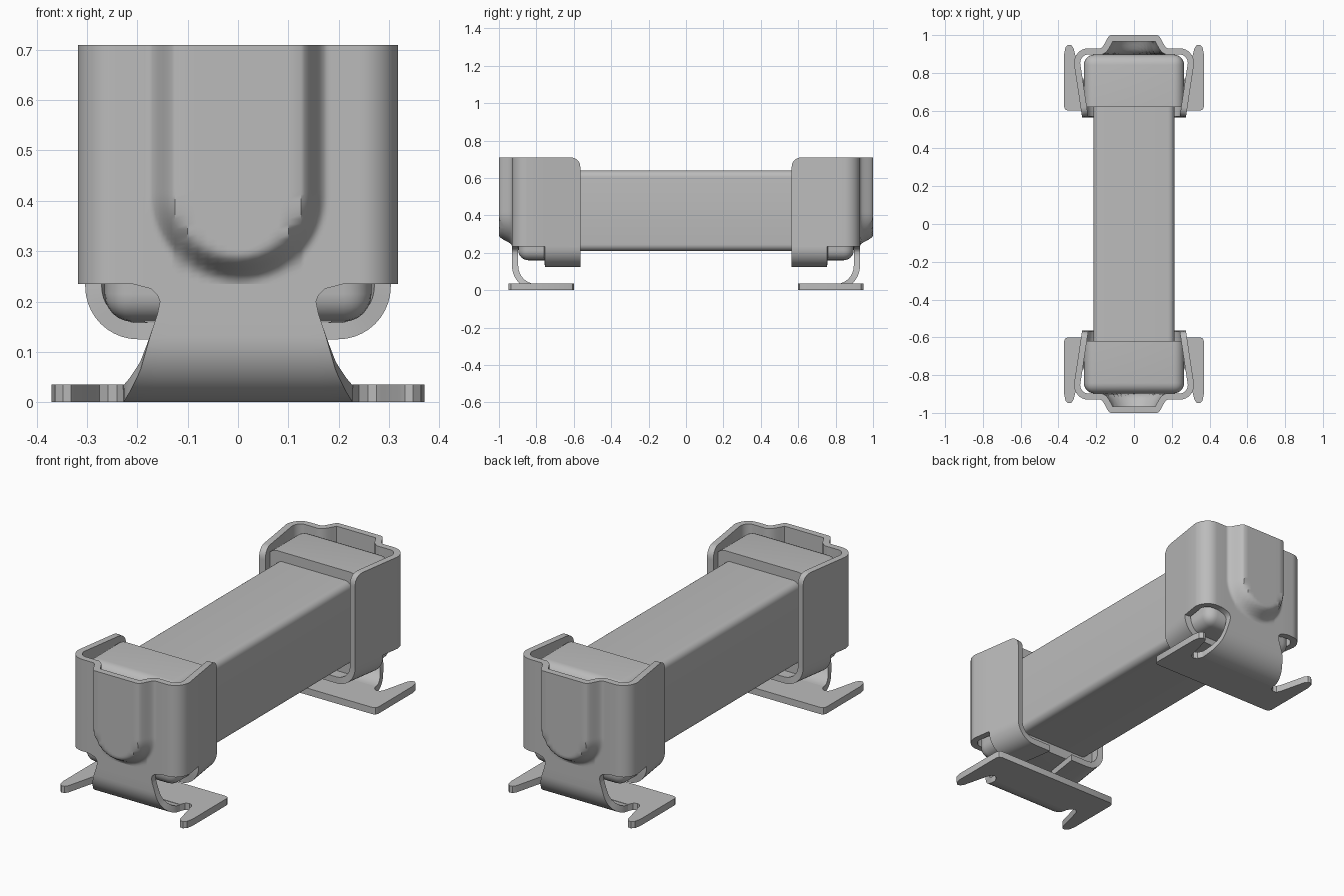
import bpy, bmesh
from math import sin, cos, pi, hypot, radians, sqrt

old = bpy.data.objects.get("Cube")
if old:
    bpy.data.objects.remove(old, do_unlink=True)

# One plain grey for everything
grey = bpy.data.materials.new("plain_grey")
grey.use_nodes = True
COLOUR = (0.5, 0.5, 0.5, 1)
grey.diffuse_color = COLOUR
grey.node_tree.nodes["Principled BSDF"].inputs["Base Color"].default_value = COLOUR

T = 0.033          # sheet thickness
TOP = 0.71         # top of the clip
SPLIT = 0.235      # where the wall ends and neck and tabs begin


def finish(name, bm, thickness=0, mirror=False):
    """Turn a bmesh into a finished, smooth-shaded object."""
    mesh = bpy.data.meshes.new(name)
    bm.to_mesh(mesh)
    bm.free()
    mesh.materials.append(grey)
    obj = bpy.data.objects.new(name, mesh)
    bpy.context.collection.objects.link(obj)
    if thickness:
        solid = obj.modifiers.new("thickness", 'SOLIDIFY')
        solid.thickness = thickness
        solid.offset = -1
        solid.use_even_offset = True
    if mirror:
        obj.modifiers.new("mirror", 'MIRROR').use_clip = False
    bpy.ops.object.select_all(action='DESELECT')
    obj.select_set(True)
    bpy.context.view_layer.objects.active = obj
    bpy.ops.object.convert(target='MESH')
    bpy.ops.object.shade_smooth_by_angle(angle=radians(35))
    return obj


def sheet(name, rows, mirror=False):
    """Sheet metal from a grid of points on its outer face."""
    bm = bmesh.new()
    grid = [[bm.verts.new(p) for p in row] for row in rows]
    for a, b in zip(grid, grid[1:]):
        for j in range(len(a) - 1):
            bm.faces.new((a[j], b[j], b[j + 1], a[j + 1]))
    return finish(name, bm, T, mirror)


def block(name, lo, hi, bevel, rounded):
    """Box whose edges are rounded where the rule says so."""
    bm = bmesh.new()
    bmesh.ops.create_cube(bm, size=1)
    for v in bm.verts:
        for k in range(3):
            v.co[k] = hi[k] if v.co[k] > 0 else lo[k]
    edges = [e for e in bm.edges if rounded(e)]
    bmesh.ops.bevel(bm, geom=edges, offset=bevel, segments=6,
                    profile=0.5, affect='EDGES')
    return finish(name, bm)


def lerp_table(table, z):
    for (z0, a), (z1, b) in zip(table, table[1:]):
        if z <= z1:
            return a + (b - a) * (z - z0) / (z1 - z0)
    return table[-1][1]


def along_y(e):
    return abs(e.verts[0].co.y - e.verts[1].co.y) > 0.1


def wall_x(y):
    return 0.275 + (y - 0.565) * 0.15


parts = []

# Body and end cap
block("fuse_body", (-0.215, -0.64, 0.21), (0.215, 0.64, 0.64), 0.035, along_y)
parts.append(block("end_cap", (-0.265, 0.62, 0.16), (0.265, 0.897, 0.69), 0.055,
                   lambda e: along_y(e) or e.verts[0].co.y > 0.8))

# Clip wall: plan path of one half, then mirrored
half = [(wall_x(0.565 + d), 0.565 + d)
        for d in (0, 0.003, 0.01, 0.02, 0.035, 0.05, 0.19)]
half += [(0.243 + 0.075 * cos(a * pi / 20), 0.85 + 0.08 * sin(a * pi / 20))
         for a in range(11)]
half += [(0.185 - 0.0075 * i, 0.93) for i in range(9)]
half += [(x, 0.93) for x in (0.1, 0.08, 0.06, 0.04, 0.02)]
path = half + [(0, 0.93)] + [(-x, y) for x, y in reversed(half)]


def wall_point(x, y, v):
    # round the upper free corner
    d = max(0, 0.615 - y)
    top = TOP - 0.05 + sqrt(max(0, 0.05 ** 2 - d * d))
    z = SPLIT + (top - SPLIT) * v
    # raised pocket with a round lower end
    if y > 0.9299:
        s = (0.178 - hypot(x, max(0, 0.415 - z))) / 0.055
        s = min(1, max(0, s))
        y += 0.07 * s * s * (3 - 2 * s)
    return x, y, z


parts.append(sheet("clip_wall", [[wall_point(x, y, j / 48) for j in range(49)]
                                 for x, y in path]))

# Curled tabs holding the cap from below
curl = [(0.305, SPLIT)]
curl += [(0.2 + 0.105 * cos(a * pi / 20), 0.23 - 0.105 * sin(a * pi / 20))
         for a in range(11)] + [(0.1, 0.125)]
parts.append(sheet("clip_tab", [[(x + wall_x(y) - 0.305, y, z)
                                 for y in (0.565, 0.66, 0.755)]
                                for x, z in curl], mirror=True))

# Neck bending from the wall down to the foot
widths = [(0, 0.228), (0.02, 0.215), (0.06, 0.195), (0.13, 0.175), (0.175, 0.16),
          (0.2, 0.155), (0.213, 0.16), (0.225, 0.172), (SPLIT, 0.21)]
bend = [(0.8 + 0.13 * sin(a * pi / 24), 0.13 - 0.13 * cos(a * pi / 24))
        for a in range(13)]
bend += [(0.93, z) for z, w in widths if z > 0.14]
parts.append(sheet("clip_neck", [[(lerp_table(widths, z) * i / 5, y, z)
                                  for y, z in bend]
                                 for i in range(5, -6, -1)]))

# Flat foot with two prongs
outline = [(0.35, 0.6), (0.364, 0.606), (0.37, 0.62), (0.37, 0.9), (0.363, 0.935),
           (0.348, 0.949), (0.332, 0.947), (0.32, 0.93), (0.285, 0.79),
           (0.275, 0.772), (0.258, 0.765), (0.24, 0.775), (0.228, 0.8)]
bm = bmesh.new()
ring = outline + [(-x, y) for x, y in reversed(outline)]
face = bm.faces.new([bm.verts.new((x, y, 0)) for x, y in ring])
top = bmesh.ops.extrude_face_region(bm, geom=[face])
for g in top["geom"]:
    if isinstance(g, bmesh.types.BMVert):
        g.co.z = T + 0.002
bmesh.ops.recalc_face_normals(bm, faces=bm.faces)
parts.append(finish("clip_foot", bm))

# Same end assembly turned around for the front
for obj in parts:
    twin = obj.copy()
    twin.name = "front_" + obj.name
    obj.name = "back_" + obj.name
    twin.rotation_euler.z = pi
    bpy.context.collection.objects.link(twin)
